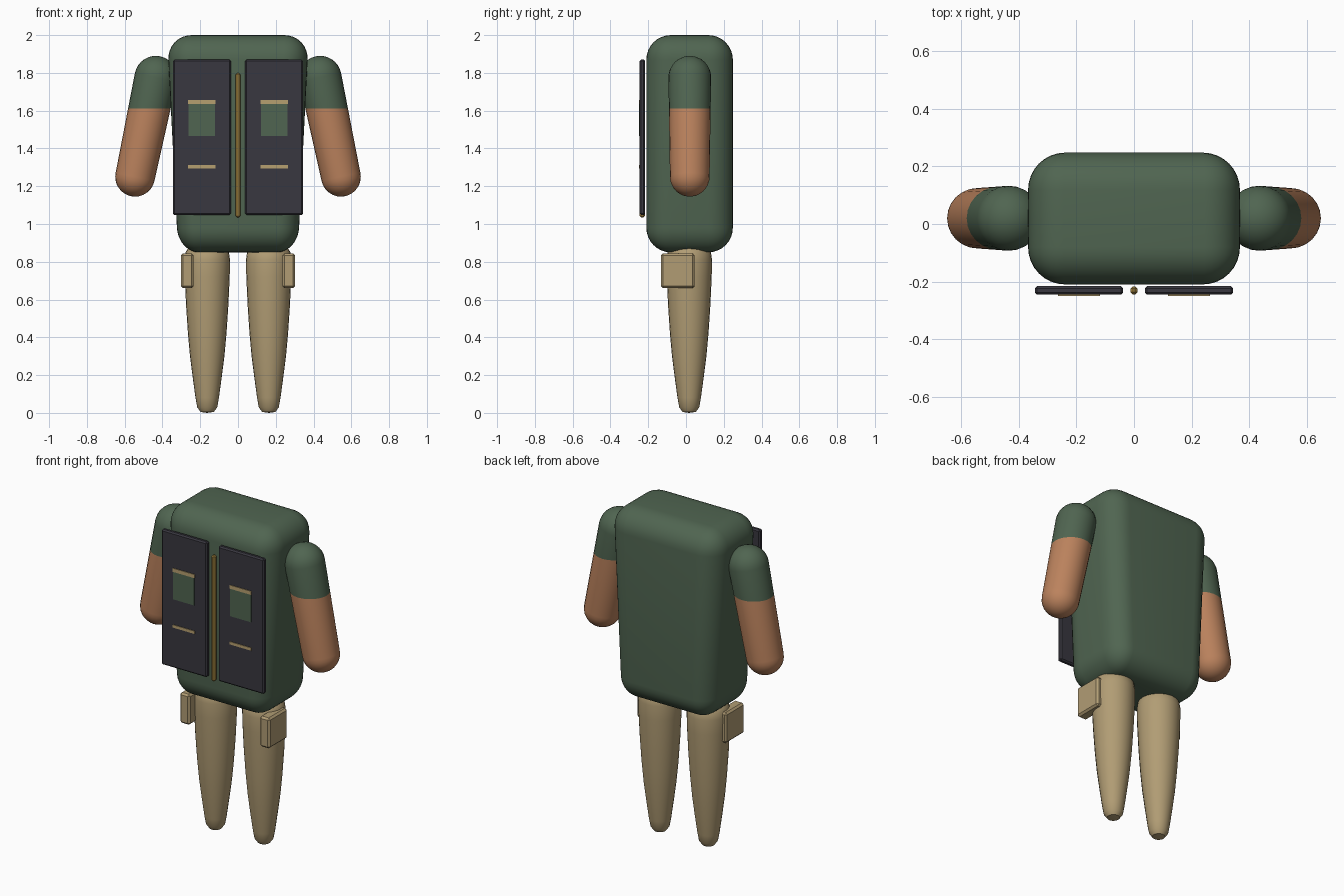
import bpy, bmesh, math
from mathutils import Vector, Matrix

if "Cube" in bpy.data.objects:
    bpy.data.objects.remove(bpy.data.objects["Cube"])


def material(name, rgb):
    m = bpy.data.materials.new(name)
    m.diffuse_color = (*rgb, 1)
    m.use_nodes = True
    m.node_tree.nodes["Principled BSDF"].inputs["Base Color"].default_value = m.diffuse_color
    return m


GREEN = material("jacket green", (0.080, 0.130, 0.082))
SKIN = material("skin", (0.50, 0.225, 0.11))
TAN = material("trouser tan", (0.44, 0.335, 0.175))
DARK = material("vest charcoal", (0.040, 0.038, 0.050))
TRIM = material("trim tan", (0.47, 0.35, 0.16))
GOLD = material("zip gold", (0.42, 0.26, 0.055))


def finish(bm, name, mats, smooth=True):
    bmesh.ops.recalc_face_normals(bm, faces=bm.faces)
    me = bpy.data.meshes.new(name)
    bm.to_mesh(me)
    bm.free()
    for m in mats:
        me.materials.append(m)
    ob = bpy.data.objects.new(name, me)
    bpy.context.collection.objects.link(ob)
    if smooth:
        bpy.ops.object.select_all(action='DESELECT')
        ob.select_set(True)
        bpy.context.view_layer.objects.active = ob
        bpy.ops.object.shade_smooth_by_angle(angle=math.radians(40))
    return ob


def box(name, lo, hi, mat, bevel=0.0, segments=1, taper=0.0, smooth=False):
    """Bevelled box between two corners; taper narrows x towards the bottom."""
    lo, hi = Vector(lo), Vector(hi)
    bm = bmesh.new()
    bmesh.ops.create_cube(bm, size=1)
    size, mid = hi - lo, (hi + lo) / 2
    for v in bm.verts:
        v.co = Vector([v.co[i] * size[i] + mid[i] for i in range(3)])
    if bevel:
        bmesh.ops.bevel(bm, geom=bm.edges[:], offset=bevel, segments=segments,
                        profile=0.5, affect='EDGES')
    if taper:
        for v in bm.verts:
            v.co.x *= 1 - taper * (hi.z - v.co.z) / size.z
    return finish(bm, name, [mat], smooth)


def lathe(profile, matrix, steps=24):
    """Revolve (radius, height) points about z, then place with matrix."""
    bm = bmesh.new()
    rings = []
    for r, h in profile:
        n = 1 if r < 1e-5 else steps
        rings.append([bm.verts.new((r * math.cos(math.tau * i / steps),
                                    r * math.sin(math.tau * i / steps), h))
                      for i in range(n)])
    for a, b in zip(rings, rings[1:]):
        for i in range(steps):
            j = (i + 1) % steps
            quad = [a[i % len(a)], a[j % len(a)], b[j % len(b)], b[i % len(b)]]
            bm.faces.new(list(dict.fromkeys(quad)))
    bmesh.ops.transform(bm, matrix=matrix, verts=bm.verts)
    return bm


# Torso
box("torso", (-0.375, -0.21, 0.85), (0.375, 0.248, 2.0), GREEN,
    bevel=0.13, segments=8, taper=0.155, smooth=True)

for s, side in ((-1, "left"), (1, "right")):
    # Arm: capsule with a sleeve above the cuff height
    top, low = Vector((s * 0.435, 0.02, 1.777)), Vector((s * 0.545, 0.02, 1.25))
    r0, r1, length = 0.105, 0.113, (top - low).length
    arcs = [math.radians(90 * i / 8) for i in range(9)]
    prof = [(r0 * math.sin(a), -r0 * math.cos(a)) for a in arcs]
    prof += [(r1 * math.cos(a), length + r1 * math.sin(a)) for a in arcs]
    rot = (top - low).to_track_quat('Z', 'Y').to_matrix().to_4x4()
    bm = lathe(prof, Matrix.Translation(low) @ rot)
    cuff = 1.612
    bmesh.ops.bisect_plane(bm, geom=bm.verts[:] + bm.edges[:] + bm.faces[:],
                           plane_co=(0, 0, cuff), plane_no=(0, 0, 1))
    for f in bm.faces:
        f.material_index = int(f.calc_center_median().z < cuff)
    finish(bm, side + "_arm", [GREEN, SKIN])

    # Leg: tapered, closed at both ends
    prof = [(0, 0.0), (0.035, 0.005), (0.053, 0.03), (0.062, 0.08), (0.077, 0.19),
            (0.091, 0.30), (0.102, 0.42), (0.112, 0.57), (0.119, 0.72),
            (0.121, 0.81), (0.115, 0.85), (0.095, 0.88), (0.05, 0.90), (0, 0.905)]
    bm = lathe(prof, Matrix.Translation((s * 0.163, 0.017, 0)))
    finish(bm, side + "_leg", [TAN])

    def plate(name, x0, x1, y0, y1, z0, z1, mat, bevel=0.0):
        xs = sorted((s * x0, s * x1))
        box(side + "_" + name, (xs[0], y0, z0), (xs[1], y1, z1), mat, bevel)

    # Thigh pouch
    plate("thigh_pouch", 0.235, 0.302, -0.132, 0.046, 0.66, 0.845, TAN, 0.011)
    # Vest panel with pocket and trim strips
    plate("vest_panel", 0.038, 0.345, -0.246, -0.216, 1.048, 1.87, DARK, 0.008)
    plate("pocket", 0.122, 0.262, -0.249, -0.245, 1.467, 1.635, GREEN)
    plate("pocket_flap_trim", 0.118, 0.264, -0.250, -0.245, 1.634, 1.656, TRIM)
    plate("lower_trim", 0.118, 0.264, -0.250, -0.245, 1.295, 1.312, TRIM)

# Centre zip
box("zip", (-0.012, -0.245, 1.035), (0.012, -0.217, 1.80), GOLD, 0.008)
